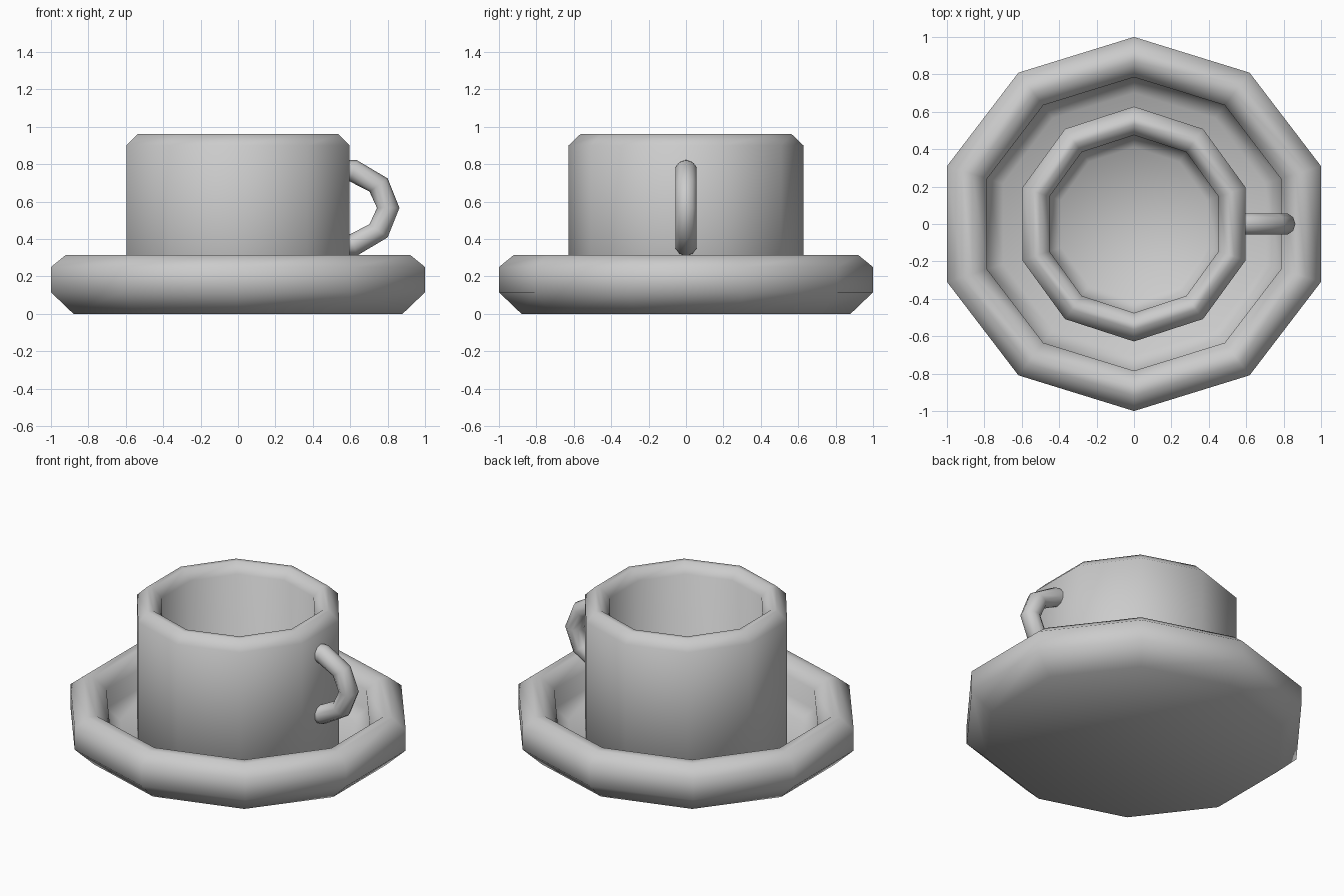
import bpy, bmesh, math

if "Cube" in bpy.data.objects:
    bpy.data.objects.remove(bpy.data.objects["Cube"])

SIDES = 10
grey = bpy.data.materials.new("light_grey")
grey.diffuse_color = (0.6, 0.6, 0.6, 1)
grey.use_nodes = True
grey.node_tree.nodes["Principled BSDF"].inputs["Base Color"].default_value = grey.diffuse_color


def finish(name, bm):
    bmesh.ops.recalc_face_normals(bm, faces=bm.faces)
    me = bpy.data.meshes.new(name)
    bm.to_mesh(me)
    bm.free()
    me.materials.append(grey)
    ob = bpy.data.objects.new(name, me)
    bpy.context.collection.objects.link(ob)
    bpy.ops.object.select_all(action='DESELECT')
    ob.select_set(True)
    bpy.context.view_layer.objects.active = ob
    bpy.ops.object.shade_smooth_by_angle(angle=math.radians(62))
    return ob


def loft(name, rings):
    """Skin a list of rings of points and cap both ends."""
    bm = bmesh.new()
    loops = [[bm.verts.new(p) for p in ring] for ring in rings]
    for a, b in zip(loops, loops[1:]):
        n = len(a)
        for i in range(n):
            j = (i + 1) % n
            bm.faces.new((a[i], a[j], b[j], b[i]))
    bm.faces.new(loops[0])
    bm.faces.new(loops[-1])
    return finish(name, bm)


def turned(name, profile, x_scale=1.0):
    """Ten-sided vessel from (radius, height) pairs, with corners on +y and -y."""
    angles = [math.pi / 2 + i * math.tau / SIDES for i in range(SIDES)]
    return loft(name, [[(r * x_scale * math.cos(t), r * math.sin(t), z) for t in angles]
                       for r, z in profile])


# Saucer: thick bevelled rim around a sunken floor, slightly wider in x
turned("saucer", [(0.88, 0), (1.0, 0.115), (1.0, 0.25), (0.92, 0.315), (0.865, 0.315),
                  (0.785, 0.25), (0.785, 0.125), (0.70, 0.06)], 1.0515)

# Cup: bevelled outside, rim and inner floor
turned("cup", [(0.56, 0.02), (0.628, 0.08), (0.628, 0.90), (0.565, 0.96), (0.53, 0.96),
               (0.475, 0.90), (0.475, 0.19), (0.41, 0.13)])

# Handle: faceted half ring whose ends are buried in the cup wall
CX, CZ, A, B, TUBE = 0.535, 0.566, 0.268, 0.208, 0.06
path = [(CX + A * math.cos(t), CZ + B * math.sin(t), math.cos(t), math.sin(t))
        for t in (math.radians(d) for d in range(-72, 73, 36))]
path = [(0.55, path[0][1], 0, -1)] + path + [(0.55, path[-1][1], 0, 1)]
section = [i * math.tau / SIDES for i in range(SIDES)]
loft("handle", [[(x + TUBE * math.cos(s) * dx, TUBE * math.sin(s), z + TUBE * math.cos(s) * dz)
                 for s in section] for x, z, dx, dz in path])
